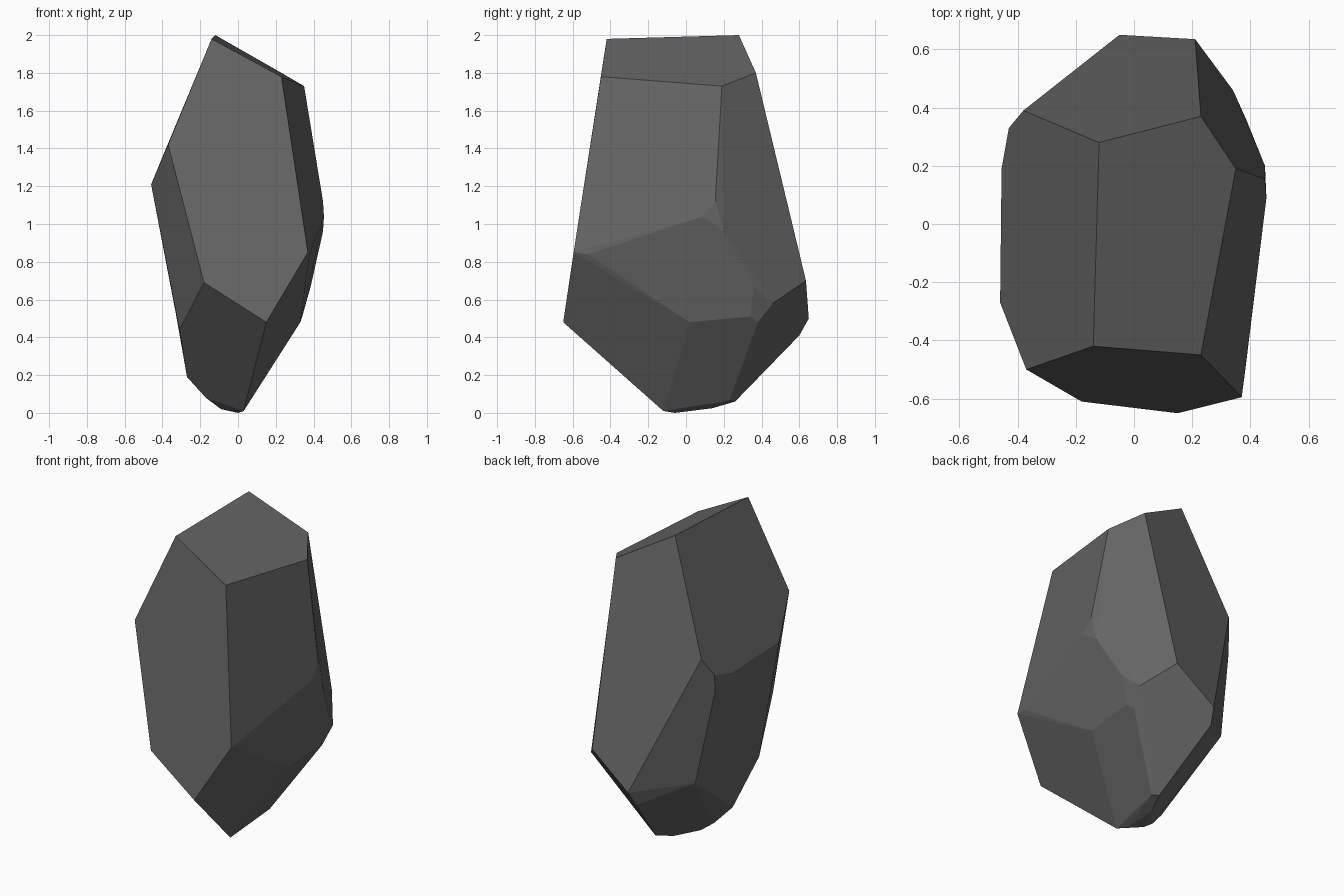
import bpy, bmesh, math

if "Cube" in bpy.data.objects:
    bpy.data.objects.remove(bpy.data.objects["Cube"])

# Corner points of the faceted stone, in rings from top to bottom
crown = [(-.14, -.42, 1.98), (-.12, .28, 2.0), (.23, .37, 1.80),
         (.35, .19, 1.73), (.23, -.45, 1.78)]
shoulder = [(-.37, -.50, 1.42), (-.46, -.27, 1.21), (-.455, .19, 1.19),
            (-.43, .33, 1.22), (-.38, .39, 1.33), (-.43, .325, 1.11),
            (.45, .155, 1.12), (.455, .09, 1.04), (.45, .20, .96)]
waist = [(.37, -.595, .85), (.38, -.52, .84), (-.18, -.61, .69),
         (.15, -.65, .48), (.33, .02, .48), (.34, .34, .51),
         (.385, .36, .67), (.34, .46, .58), (.32, .38, .48),
         (.21, .635, .70), (-.05, .65, .50), (-.07, .60, .41),
         (-.33, .38, .53), (-.31, -.285, .44)]
foot = [(-.27, -.08, .19), (-.17, -.04, .08), (-.09, -.02, .02),
        (0, -.06, 0), (.03, -.12, .01), (-.015, .14, .025),
        (.03, .26, .06), (.06, .23, .065)]

# Wrap the points in a convex shell, then merge nearly flat triangles into facets
bm = bmesh.new()
for p in crown + shoulder + waist + foot:
    bm.verts.new(p)
bmesh.ops.convex_hull(bm, input=bm.verts[:])
loose = [v for v in bm.verts if not v.link_faces]
bmesh.ops.delete(bm, geom=loose, context='VERTS')
bmesh.ops.dissolve_limit(bm, angle_limit=math.radians(5),
                         verts=bm.verts[:], edges=bm.edges[:])
bmesh.ops.recalc_face_normals(bm, faces=bm.faces[:])

mesh = bpy.data.meshes.new("rock")
bm.to_mesh(mesh)
bm.free()

# Single dark stone colour
stone = bpy.data.materials.new("dark grey stone")
stone.diffuse_color = (.13, .13, .13, 1)
stone.use_nodes = True
stone.node_tree.nodes["Principled BSDF"].inputs["Base Color"].default_value = stone.diffuse_color
mesh.materials.append(stone)
rock = bpy.data.objects.new("rock", mesh)
bpy.context.collection.objects.link(rock)
